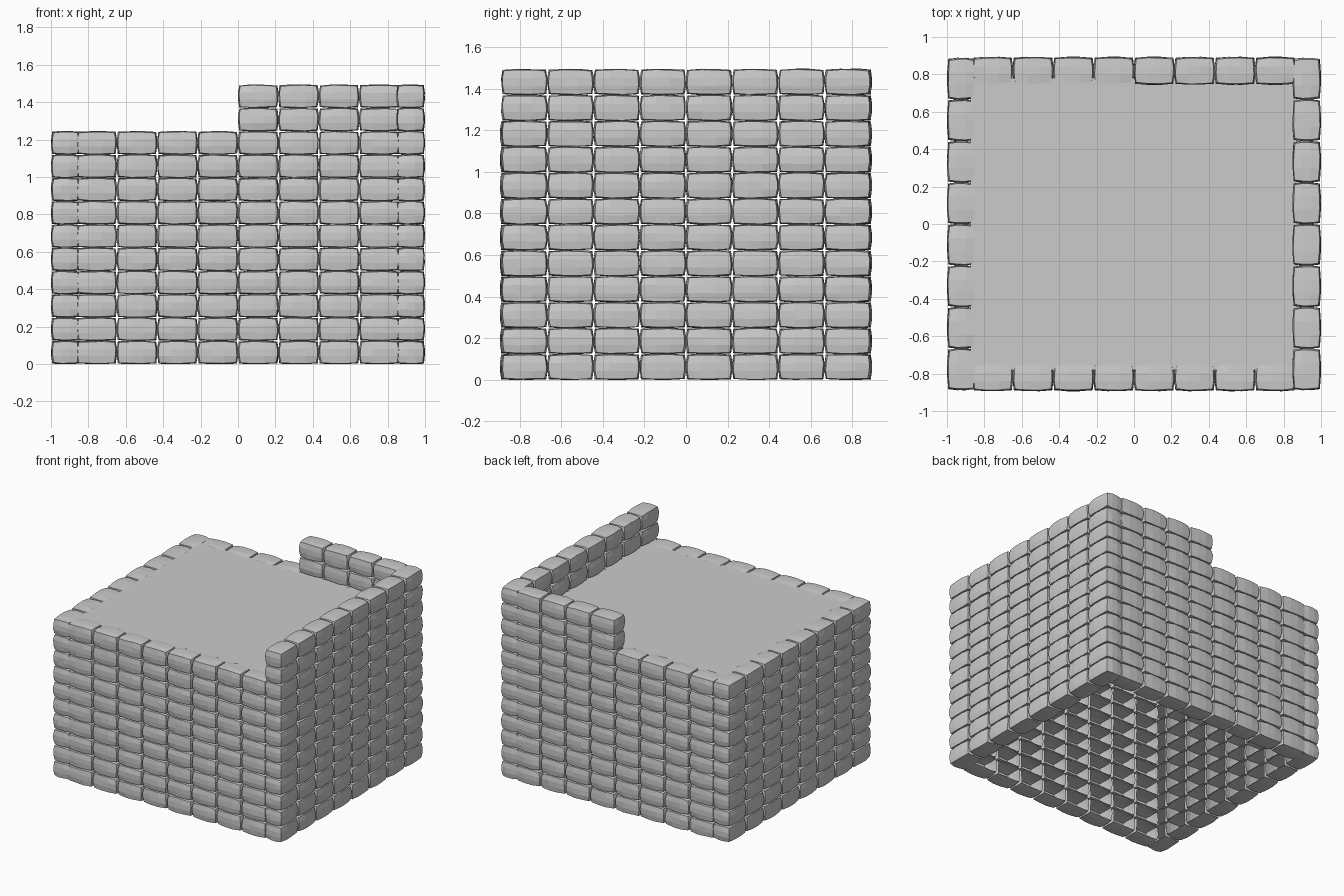
import bpy, bmesh, random
from math import pi
from mathutils import Matrix, Vector

if "Cube" in bpy.data.objects:
    bpy.data.objects.remove(bpy.data.objects["Cube"])

random.seed(4)
COURSE = 0.1245          # height of one course of stones
LOW, HIGH = 10, 12       # courses of plain wall and of parapet


def stone_template():
    """Cube from -1 to 1 with a 3 x 3 grid on every side."""
    bm = bmesh.new()
    bmesh.ops.create_cube(bm, size=2.0)
    bmesh.ops.subdivide_edges(bm, edges=bm.edges[:], cuts=2, use_grid_fill=True)
    bm.verts.index_update()
    points = [v.co.copy() for v in bm.verts]
    faces = [[v.index for v in f.verts] for f in bm.faces]
    bm.free()
    return points, faces


POINTS, FACES = stone_template()


def add_stone(bm, mat, length, half_depth, closed):
    """One rounded, slightly uneven stone; local -y is the outer face."""
    half = Vector((length / 2 + 0.001, half_depth, COURSE / 2 + 0.001))
    inset = (0.007, 0.006, 0.0045)
    verts = []
    for u in POINTS:
        p = Vector((0, 0, 0))
        for i in range(3):
            bulge = sum(u[j] ** 2 for j in range(3) if j != i)
            p[i] = u[i] * (half[i] - inset[i] * bulge)
            p[i] += random.uniform(-0.0018, 0.0018)
        p = mat @ p
        p.z = max(p.z, 0.0)
        verts.append(bm.verts.new(p))
    for f in FACES:
        # lower stones are open towards the hollow inside
        if closed or min(POINTS[i].y for i in f) < 0.99:
            bm.faces.new([verts[i] for i in f])


def make_wall(name, centre, angle, count, length, half_depth, high_columns):
    """Stacked wall; the high columns carry the parapet."""
    bm = bmesh.new()
    base = Matrix.Translation(centre) @ Matrix.Rotation(angle, 4, "Z")
    for col in range(count):
        x = (col - (count - 1) / 2) * length
        for row in range(HIGH if col in high_columns else LOW):
            mat = base @ Matrix.Translation((x, 0, (row + 0.5) * COURSE))
            add_stone(bm, mat, length, half_depth, row >= LOW)
    for v in [v for v in bm.verts if not v.link_faces]:
        bm.verts.remove(v)
    mesh = bpy.data.meshes.new(name)
    bm.to_mesh(mesh)
    bm.free()
    obj = bpy.data.objects.new(name, mesh)
    bpy.context.collection.objects.link(obj)


# four walls, with the parapet on the right side and half of the back
make_wall("front_wall", (0, -0.819, 0), 0, 8, 0.216, 0.075, ())
make_wall("back_wall", (0, 0.819, 0), pi, 8, 0.216, 0.075, range(4))
make_wall("right_wall", (0.923, 0, 0), pi / 2, 8, 0.222, 0.076, range(8))
make_wall("left_wall", (-0.923, 0, 0), -pi / 2, 8, 0.222, 0.076, ())

# thin flat roof deck between the walls
bpy.ops.mesh.primitive_plane_add(size=2, location=(0, 0, 1.237))
deck = bpy.context.object
deck.name = "roof_deck"
deck.scale = (0.875, 0.78, 1)
